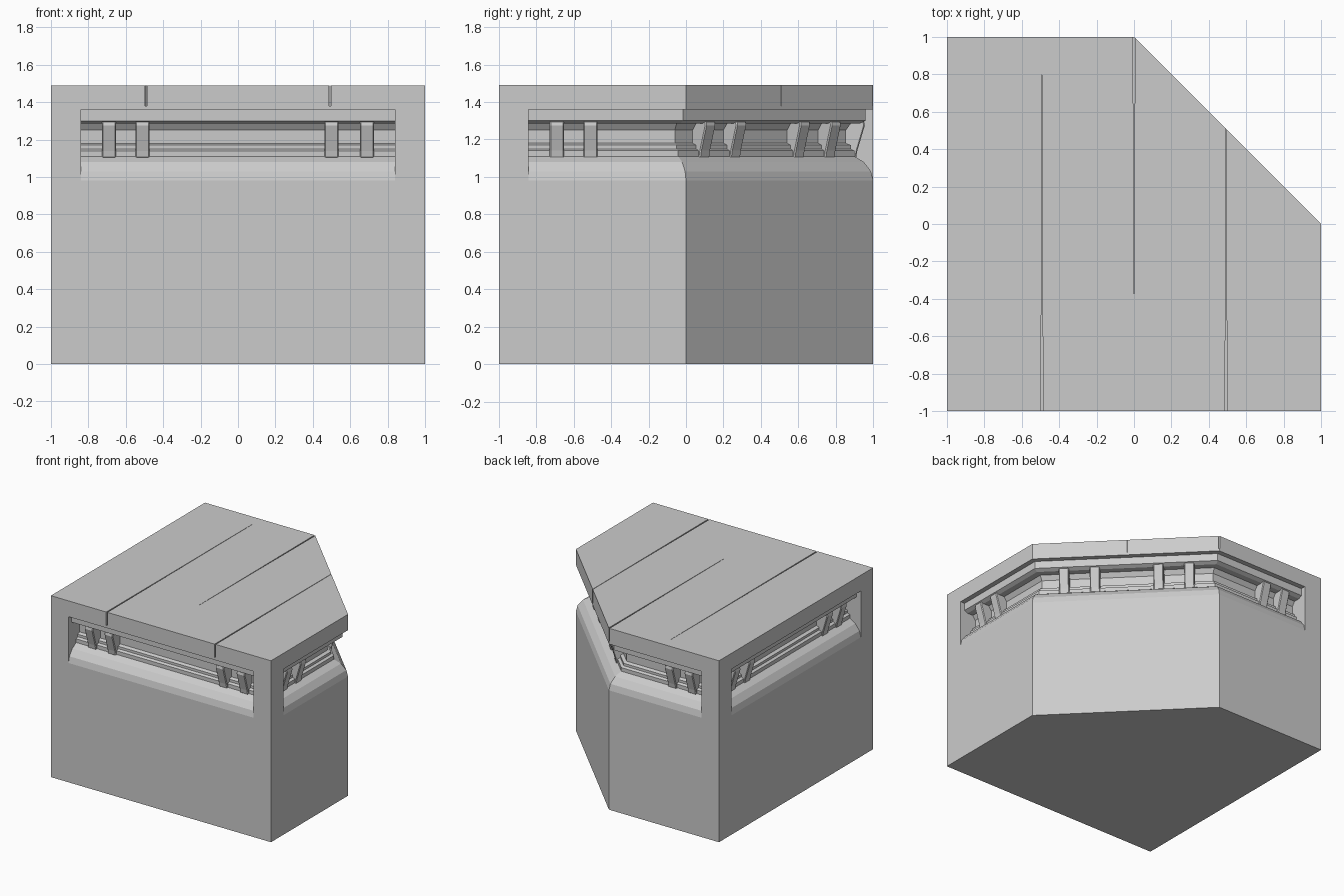
import bpy, bmesh, math
from mathutils import Vector

if "Cube" in bpy.data.objects:
    bpy.data.objects.remove(bpy.data.objects["Cube"])

K = math.tan(math.radians(22.5))

def outline(d):
    """Five-sided footprint inset by d."""
    a = 1 - d
    return [(-a, -a), (a, -a), (a, -K * d), (-K * d, a), (-a, a)]

def make(name, rings):
    """Skin a stack of matching 3D rings, closed at both ends."""
    bm = bmesh.new()
    rows = [[bm.verts.new(p) for p in r] for r in rings]
    n = len(rows[0])
    bm.faces.new(rows[0])
    bm.faces.new(rows[-1])
    for a, b in zip(rows, rows[1:]):
        for i in range(n):
            j = (i + 1) % n
            bm.faces.new((a[i], a[j], b[j], b[i]))
    bmesh.ops.recalc_face_normals(bm, faces=bm.faces)
    me = bpy.data.meshes.new(name)
    bm.to_mesh(me)
    bm.free()
    ob = bpy.data.objects.new(name, me)
    bpy.context.collection.objects.link(ob)
    return ob

def prism(name, pts, z0, z1):
    return make(name, [[(x, y, z) for x, y in pts] for z in (z0, z1)])

# Solid wall block with rounded shoulder, moulded frieze and upper lip
profile = [(0, 0), (0, .98), (.012, 1.03), (.05, 1.08), (.10, 1.11),
           (.10, 1.14), (.12, 1.15), (.12, 1.17), (.145, 1.18), (.145, 1.25),
           (.12, 1.285), (.07, 1.285), (.04, 1.30), (.04, 1.36)]
make("wall_block", [[(x, y, z) for x, y in outline(d)] for d, z in profile])

# Square posts at the three right-angled corners
for i, (sx, sy) in enumerate([(-1, -1), (1, -1), (-1, 1)]):
    prism(f"corner_post_{i}", [(sx, sy), (sx * .84, sy), (sx * .84, sy * .84), (sx, sy * .84)], .97, 1.36)

# Roof slab
roof = prism("roof_slab", outline(0), 1.36, 1.49)

# Tapering seams between the roof slabs: x, wide end y, narrow end y
for x, wide, narrow in [(-.492, -1.02, .9), (.492, -1.02, .8), (0, 1.02, -.5)]:
    cut = prism("seam_cutter", [(x - .005, wide), (x + .005, wide), (x + .001, narrow), (x - .001, narrow)], 1.38, 1.6)
    cut.hide_render = True
    cut.hide_set(True)
    cut.display_type = 'WIRE'
    m = roof.modifiers.new("seam", 'BOOLEAN')
    m.object = cut
    m.operation = 'DIFFERENCE'
    m.solver = 'EXACT'

# Flared brackets, in pairs along each side
section = [(.17, 1.10), (.092, 1.10), (.085, 1.14), (.045, 1.275), (.05, 1.30), (.17, 1.30)]

def bracket(x, y, angle):
    """Bracket at a point on the outer wall; angle is the outward direction."""
    out = Vector((math.cos(angle), math.sin(angle), 0))
    side = Vector((-out.y, out.x, 0))
    base = Vector((x, y, 0))
    ob = make("bracket", [[base - out * d + side * s + Vector((0, 0, z)) for d, z in section]
                          for s in (-.038, .038)])
    b = ob.modifiers.new("soft_edge", 'BEVEL')
    b.width = .006
    b.segments = 1

for t in (-.69, -.51, .50, .69):
    bracket(t, -1, -math.pi / 2)
    bracket(-1, t, math.pi)
for t in (-.69, -.51):
    bracket(1, t, 0)
    bracket(t, 1, math.pi / 2)
for t in (.165, .33, .67, .835):
    bracket(1 - t, t, math.pi / 4)
